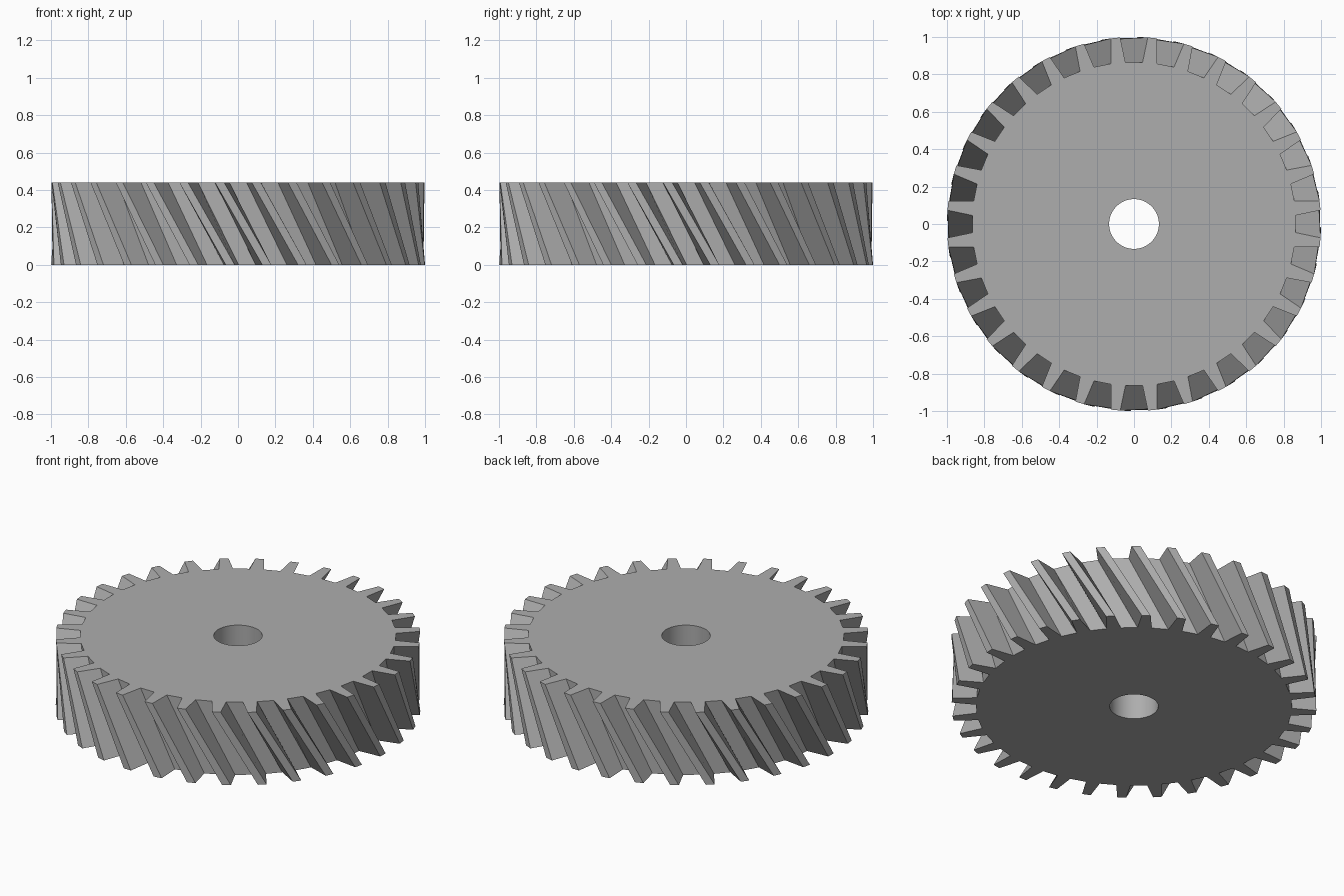
import bpy, bmesh, math

cube = bpy.data.objects.get("Cube")
if cube:
    bpy.data.objects.remove(cube, do_unlink=True)

TEETH = 32
TIP_R, ROOT_R, BORE_R = 1.0, 0.866, 0.133
HEIGHT = 0.44
TWIST = math.radians(14.5)          # bottom outline turned ahead of the top
GAP_TIP, GAP_ROOT = 0.074, 0.046    # half widths of each tooth gap
COUNT = TEETH * 4
SHIFT = round(TWIST / math.tau * COUNT)

bm = bmesh.new()


def ring(points, z):
    return [bm.verts.new((r * math.cos(a), r * math.sin(a), z)) for r, a in points]


def outline(turn):
    """Tooth outline: four points around every gap."""
    tip, root = GAP_TIP / TIP_R, GAP_ROOT / ROOT_R
    corners = ((TIP_R, -tip), (ROOT_R, -root), (ROOT_R, root), (TIP_R, tip))
    return [(r, a + turn + math.tau * t / TEETH) for t in range(TEETH) for r, a in corners]


def bridge(a, b, shift=0):
    """Join two rings with quads, optionally offset around the axis."""
    for i in range(COUNT):
        j = (i + 1) % COUNT
        bm.faces.new((a[i], a[j], b[(j + shift) % COUNT], b[(i + shift) % COUNT]))


# Slanted teeth between the two outlines, plus the straight bore
bore = [(BORE_R, math.tau * (i - 1.5) / COUNT) for i in range(COUNT)]
outer_low, outer_top = ring(outline(TWIST), 0), ring(outline(0), HEIGHT)
bore_low, bore_top = ring(bore, 0), ring(bore, HEIGHT)
bridge(outer_low, outer_top)
bridge(outer_top, bore_top)
bridge(bore_top, bore_low)
bridge(bore_low, outer_low, -SHIFT)
bmesh.ops.recalc_face_normals(bm, faces=bm.faces)

mesh = bpy.data.meshes.new("helical_gear")
bm.to_mesh(mesh)
bm.free()
gear = bpy.data.objects.new("helical_gear", mesh)
bpy.context.collection.objects.link(gear)

# Plain grey metal
grey = bpy.data.materials.new("grey")
grey.use_nodes = True
color = (0.42, 0.42, 0.42, 1)
grey.diffuse_color = color
grey.node_tree.nodes["Principled BSDF"].inputs["Base Color"].default_value = color
mesh.materials.append(grey)

# Smooth bore, crisp teeth
bpy.ops.object.select_all(action="DESELECT")
gear.select_set(True)
bpy.context.view_layer.objects.active = gear
bpy.ops.object.shade_smooth_by_angle(angle=math.radians(15))
